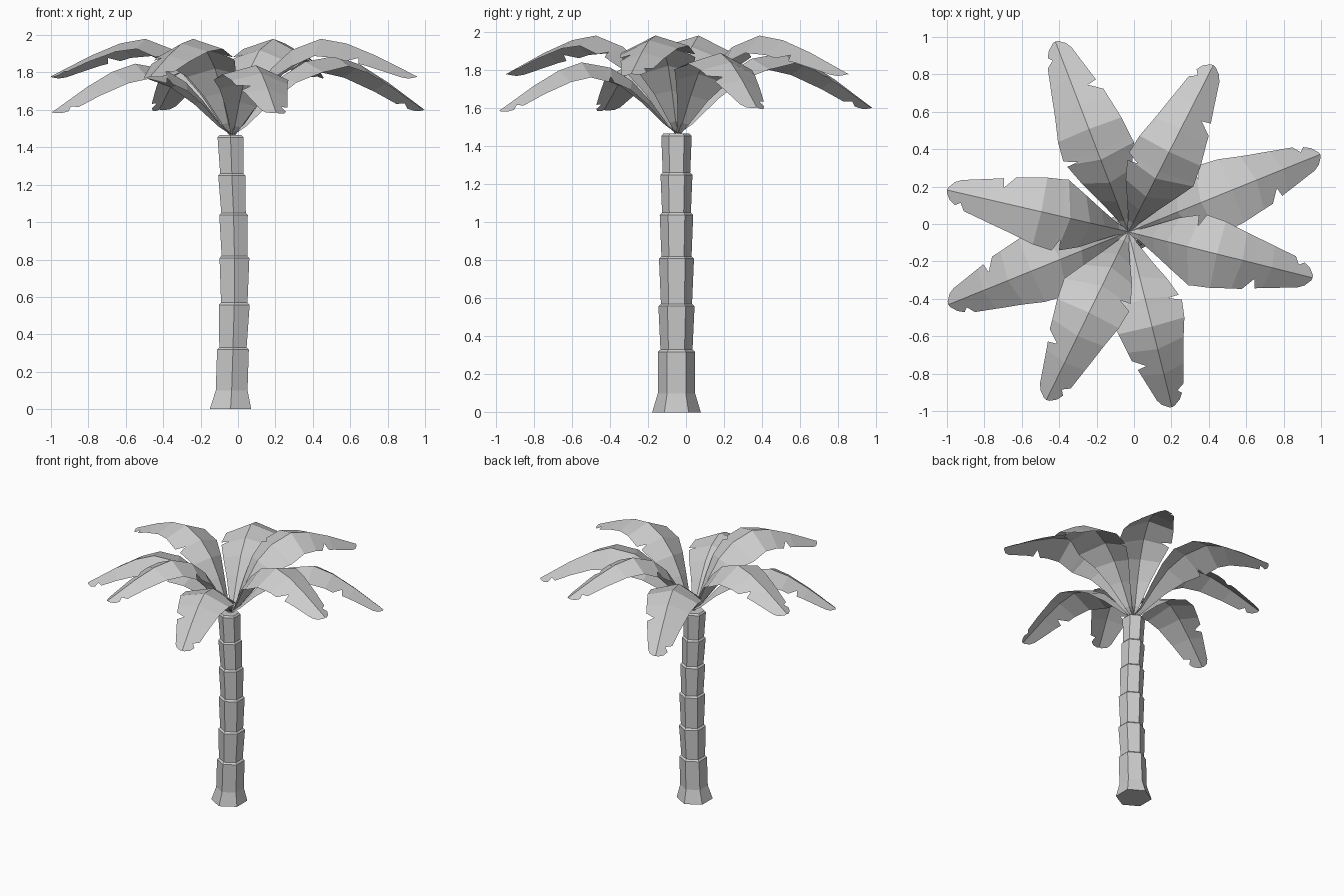
import bpy, bmesh
from math import radians, cos, sin, pi
from mathutils import Vector, Matrix

cube = bpy.data.objects.get("Cube")
if cube:
    bpy.data.objects.remove(cube, do_unlink=True)

grey = bpy.data.materials.new("plain grey")
grey.use_nodes = True
color = (0.6, 0.6, 0.6, 1)
grey.diffuse_color = color
grey.node_tree.nodes["Principled BSDF"].inputs["Base Color"].default_value = color


def finish(bm, name):
    mesh = bpy.data.meshes.new(name)
    bm.to_mesh(mesh)
    bm.free()
    mesh.materials.append(grey)
    obj = bpy.data.objects.new(name, mesh)
    bpy.context.collection.objects.link(obj)
    return obj


def interpolate(table, u):
    for (a, p), (b, q) in zip(table, table[1:]):
        if u <= b:
            return p + (q - p) * (u - a) / (b - a)
    return table[-1][1]


# Trunk: six-sided stacked segments, each flaring to a ledge at its top
# joint: height, radius, centre x
joints = [(0.33, 0.098, -0.027), (0.57, 0.095, -0.02), (0.82, 0.092, -0.019),
          (1.05, 0.088, -0.024), (1.26, 0.084, -0.033), (1.465, 0.08, -0.04)]
rings = [(0, 0.128, -0.04), (0.1, 0.098, -0.034)]
for z, r, x in joints:
    rings += [(z - 0.012, r, x), (z, r * 0.86, x)]

bm = bmesh.new()
loops = []
for z, r, x in rings:
    loops.append([bm.verts.new((x + r * cos(k * pi / 3 + pi / 6),
                                -0.05 + r * sin(k * pi / 3 + pi / 6), z)) for k in range(6)])
for low, high in zip(loops, loops[1:]):
    for k in range(6):
        n = (k + 1) % 6
        bm.faces.new((low[k], low[n], high[n], high[k]))
bm.faces.new(loops[0][::-1])
bm.faces.new(loops[-1])
finish(bm, "trunk")

# Frond: arching spine, and half widths on each side with torn notches
spine = [(0.0, 0.0), (0.05, 0.06), (0.13, 0.22), (0.21, 0.35), (0.32, 0.45), (0.48, 0.51),
         (0.62, 0.485), (0.78, 0.42), (1.0, 0.31)]
left_edge = [(0.0, 0.015), (0.05, 0.03), (0.13, 0.085), (0.21, 0.14), (0.31, 0.18), (0.33, 0.12),
             (0.36, 0.19), (0.48, 0.18), (0.72, 0.13), (0.9, 0.09), (0.92, 0.05), (0.95, 0.07),
             (0.98, 0.05), (1.0, 0.015)]
right_edge = [(0.0, 0.015), (0.05, 0.03), (0.13, 0.085), (0.21, 0.14), (0.32, 0.2), (0.48, 0.185),
              (0.68, 0.15), (0.72, 0.08), (0.74, 0.13), (0.95, 0.07), (0.98, 0.05), (1.0, 0.015)]
stations = sorted({u for table in (spine, left_edge, right_edge) for u, _ in table})


def spine_normal(u):
    a, b = max(u - 0.04, 0), min(u + 0.04, 1)
    return Vector((interpolate(spine, a) - interpolate(spine, b), 0, b - a)).normalized()


def frond(name, angle, length, height, pitch, left_drop, right_drop):
    bm = bmesh.new()
    rows = []
    for u in stations:
        mid = Vector((u, 0, interpolate(spine, u)))
        down = -spine_normal(u)
        lw, rw = interpolate(left_edge, u), interpolate(right_edge, u)
        rows.append([bm.verts.new(p) for p in (
            mid + Vector((0, lw, 0)) + down * lw * left_drop, mid,
            mid - Vector((0, rw, 0)) + down * rw * right_drop)])
    for a, b in zip(rows, rows[1:]):
        for k in range(2):
            bm.faces.new((a[k], a[k + 1], b[k + 1], b[k]))
    place = (Matrix.Translation((-0.03, -0.042, 1.47)) @ Matrix.Rotation(radians(angle), 4, 'Z')
             @ Matrix.Diagonal((length, 1, height, 1)) @ Matrix.Rotation(radians(pitch), 4, 'Y'))
    bm.transform(place)
    finish(bm, name)


# Four raised fronds and four lower ones, leaning opposite ways
for i, (angle, length) in enumerate([(63, 1.0), (167, 0.995), (244, 1.0), (346, 1.015)]):
    frond(f"upper_frond_{i + 1}", angle, length, 1.0, 0, 0.3, 0.5)
for i, (angle, length, height) in enumerate([(22, 1.065, 1.0), (111, 1.05, 1.0),
                                             (202, 1.0, 0.9), (284, 0.93, 0.88)]):
    frond(f"lower_frond_{i + 1}", angle, length, height, 10, 0.5, 0.3)
